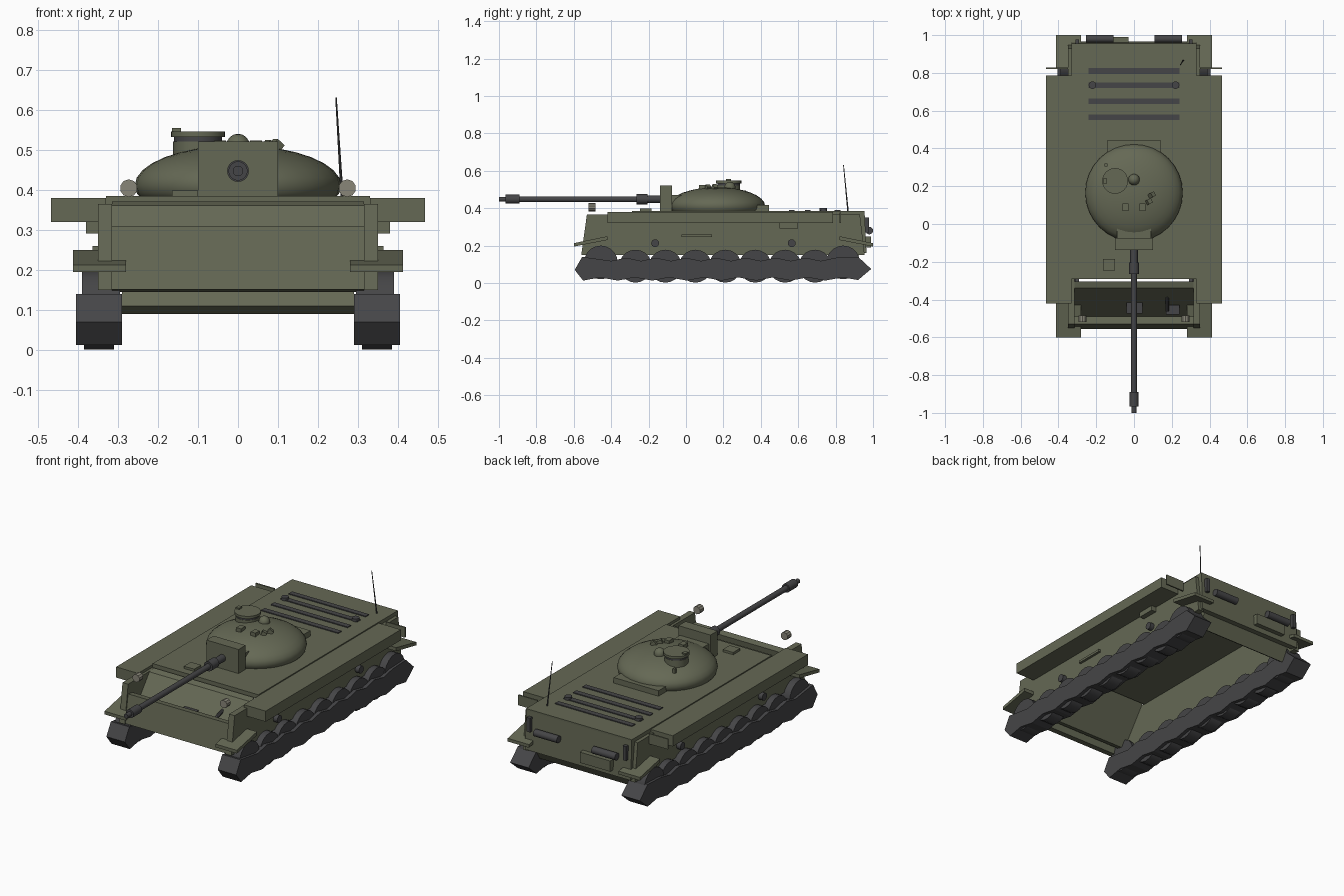
import bpy, bmesh, math
from mathutils import Vector

if "Cube" in bpy.data.objects:
    bpy.data.objects.remove(bpy.data.objects["Cube"])


def material(name, rgb):
    m = bpy.data.materials.new(name)
    m.diffuse_color = (*rgb, 1)
    m.use_nodes = True
    m.node_tree.nodes["Principled BSDF"].inputs["Base Color"].default_value = m.diffuse_color
    return m


GREEN = material("olive", (0.13, 0.14, 0.09))
DARK = material("dark_steel", (0.06, 0.06, 0.063))
LAMP = material("lamp", (0.25, 0.24, 0.19))


def finish(name, bm, mat, smooth=False):
    bmesh.ops.recalc_face_normals(bm, faces=bm.faces)
    me = bpy.data.meshes.new(name)
    bm.to_mesh(me)
    bm.free()
    me.materials.append(mat)
    ob = bpy.data.objects.new(name, me)
    bpy.context.collection.objects.link(ob)
    if smooth:
        bpy.ops.object.select_all(action='DESELECT')
        ob.select_set(True)
        bpy.context.view_layer.objects.active = ob
        bpy.ops.object.shade_smooth_by_angle(angle=math.radians(35))
    return ob


def box(name, x, y, z, mat=GREEN, rot=(0, 0, 0)):
    """Box from (min, max) ranges, turned about its own centre."""
    bm = bmesh.new()
    bmesh.ops.create_cube(bm, size=1)
    for v in bm.verts:
        v.co = [c * (r[1] - r[0]) for c, r in zip(v.co, (x, y, z))]
    ob = finish(name, bm, mat)
    ob.location = [(r[0] + r[1]) / 2 for r in (x, y, z)]
    ob.rotation_euler = rot
    return ob


def rod(name, a, b, r, mat=DARK, sides=16, r2=None):
    a, b = Vector(a), Vector(b)
    bm = bmesh.new()
    bmesh.ops.create_cone(bm, cap_ends=True, segments=sides, radius1=r,
                          radius2=r if r2 is None else r2, depth=(b - a).length)
    ob = finish(name, bm, mat, sides > 10)
    ob.location = (a + b) / 2
    ob.rotation_euler = (b - a).to_track_quat('Z', 'Y').to_euler()
    return ob


def slab(name, x0, x1, yz, mat=GREEN):
    """Side profile in y and z, extruded across x."""
    bm = bmesh.new()
    face = bm.faces.new([bm.verts.new((x0, y, z)) for y, z in yz])
    ext = bmesh.ops.extrude_face_region(bm, geom=[face])
    bmesh.ops.translate(bm, vec=(x1 - x0, 0, 0),
                        verts=[v for v in ext['geom'] if isinstance(v, bmesh.types.BMVert)])
    return finish(name, bm, mat)


def dome(name, centre, r, rz, cut, mat=GREEN, seg=32, rings=16):
    """Flattened ball with everything below height cut removed."""
    bm = bmesh.new()
    bmesh.ops.create_uvsphere(bm, u_segments=seg, v_segments=rings, radius=1)
    for v in bm.verts:
        v.co = Vector((v.co.x * r, v.co.y * r, v.co.z * rz)) + Vector(centre)
    bmesh.ops.bisect_plane(bm, geom=bm.verts[:] + bm.edges[:] + bm.faces[:],
                           plane_co=(0, 0, cut), plane_no=(0, 0, -1), clear_outer=True)
    bmesh.ops.holes_fill(bm, edges=[e for e in bm.edges if e.is_boundary])
    return finish(name, bm, mat, True)


# Hull plates, open underneath
box("deck", (-.33, .33), (-.29, .955), (.36, .386))
slab("front_plate", -.315, .315, [(-.53, .31), (-.555, .152), (-.515, .146), (-.49, .304)])
slab("glacis", -.315, .315, [(-.34, .362), (-.305, .372), (-.455, .16), (-.49, .17)])
slab("rear_plate", -.33, .33, [(.925, .375), (.955, .375), (.965, .16), (.935, .16)])
slab("lower_rear_plate", -.29, .29, [(.955, .2), (.925, .2), (.86, .11), (.89, .09)])

# Running gear and side fittings, both sides
top = [(.92, .14)]
for i in range(8):
    c = .77 - .16 * i
    top += [(c + .03, .135), (c - .05, .118)]
top += [(-.555, .14)]
bottom = []
for i in range(8):
    c = -.52 + .185 * i
    bottom += [(c - .03, .013), (c + .06, .03)]
bottom += [(.92, .016)]
for s, side in ((-1, "left"), (1, "right")):
    def xr(a, b):
        return (min(s * a, s * b), max(s * a, s * b))

    slab("hull_side_" + side, s * .315, s * .35,
         [(-.53, .365), (.93, .365), (.955, .15), (-.56, .15)])
    box("sponson_" + side, xr(.33, .467), (-.42, .785), (.32, .38))
    box("mud_flap_" + side, xr(.35, .467), (.821, .829), (.32, .378))
    slab("front_fender_" + side, s * .28, s * .413,
         [(-.6, .195), (-.6, .213), (-.42, .25), (-.42, .23)])
    slab("rear_fender_" + side, s * .28, s * .413,
         [(1.0, .195), (1.0, .213), (.82, .25), (.82, .23)])
    slab("track_" + side, s * .29, s * .405, top + [(-.595, .07)] + bottom + [(.99, .075)], DARK)
    for i in range(7):
        y = -.27 + .16 * i
        rod("road_wheel_" + side, (s * .31, y, .09), (s * .385, y, .09), .088, sides=20)
        rod("wheel_hub_" + side, (s * .385, y, .09), (s * .4, y, .09), .03)
    for y in (-.455, .84):
        rod("end_wheel_" + side, (s * .295, y, .11), (s * .39, y, .11), .09, sides=20)
    for y in (-.165, .565):
        rod("return_roller_" + side, (s * .34, y, .213), (s * .375, y, .213), .021)
    box("side_box_" + side, xr(.35, .38), (.5, .6), (.292, .335))
    box("side_bar_" + side, xr(.35, .364), (-.025, .14), (.247, .26))
    rod("headlight_" + side, (s * .273, -.52, .405), (s * .273, -.485, .405), .022, LAMP, 10)
    rod("exhaust_" + side, (s * .108, .98, .28), (s * .255, .98, .28), .02)
    box("rear_bracket_" + side, xr(.29, .31), (.955, .978), (.27, .35), DARK)
    rod("filler_cap_" + side, (s * .22, .735, .38), (s * .22, .735, .402), .02)

# Hull fittings
box("rear_box", (-.22, -.03), (.955, .99), (.19, .25))
for y in (.565, .65, .735, .81):
    box("engine_grille", (-.24, .24), (y - .015, y + .015), (.38, .391), DARK)
box("deck_hatch", (-.165, -.1), (-.247, -.185), (.38, .399))
box("driver_visor", (-.04, .045), (-.475, -.415), (.22, .27), DARK)
box("hull_gun_mount", (.17, .24), (-.48, -.43), (.2, .26), DARK)
rod("hull_gun", (.175, -.36, .3), (.175, -.46, .27), .01, sides=10)
rod("antenna", (.26, .866, .385), (.245, .842, .632), .004, sides=8, r2=.002)

# Turret
dome("turret", (0, .165, .412), .258, .1, .386)
box("turret_bustle", (-.14, .14), (.35, .445), (.386, .417))
box("mantlet", (-.1, .1), (-.138, -.075), (.386, .522))
box("mantlet_neck", (-.09, .09), (-.08, .02), (.39, .47))
rod("cupola_base", (-.1, .228, .48), (-.1, .228, .522), .062, GREEN, 24)
rod("cupola_ring", (-.1, .228, .518), (-.1, .228, .533), .06, DARK, 24)
rod("cupola_lid", (-.1, .228, .533), (-.1, .228, .547), .068, GREEN, 24)
box("lid_handle", (-.165, -.143), (.215, .24), (.545, .555))
dome("turret_vent", (0, .235, .51), .03, .031, .5, seg=16, rings=8)
for x in (-.045, .045):
    box("periscope", (x - .015, x + .015), (.07, .108), (.485, .524))
box("side_periscope_a", (.065, .09), (.105, .13), (.49, .522), GREEN, (0, .5, .5))
box("side_periscope_b", (.08, .105), (.14, .165), (.49, .524), GREEN, (0, .7, .5))
box("lifting_eye", (-.155, -.14), (.305, .32), (.47, .495))

# Gun
for name, y0, y1, r in (("muzzle_tip", -1, -.965, .013), ("muzzle_brake", -.965, -.89, .024),
                        ("barrel", -.89, -.25, .0155), ("gun_sleeve", -.265, -.205, .027),
                        ("gun_root", -.205, -.13, .02)):
    rod(name, (0, y0, .448), (0, y1, .448), r, DARK, 20)
